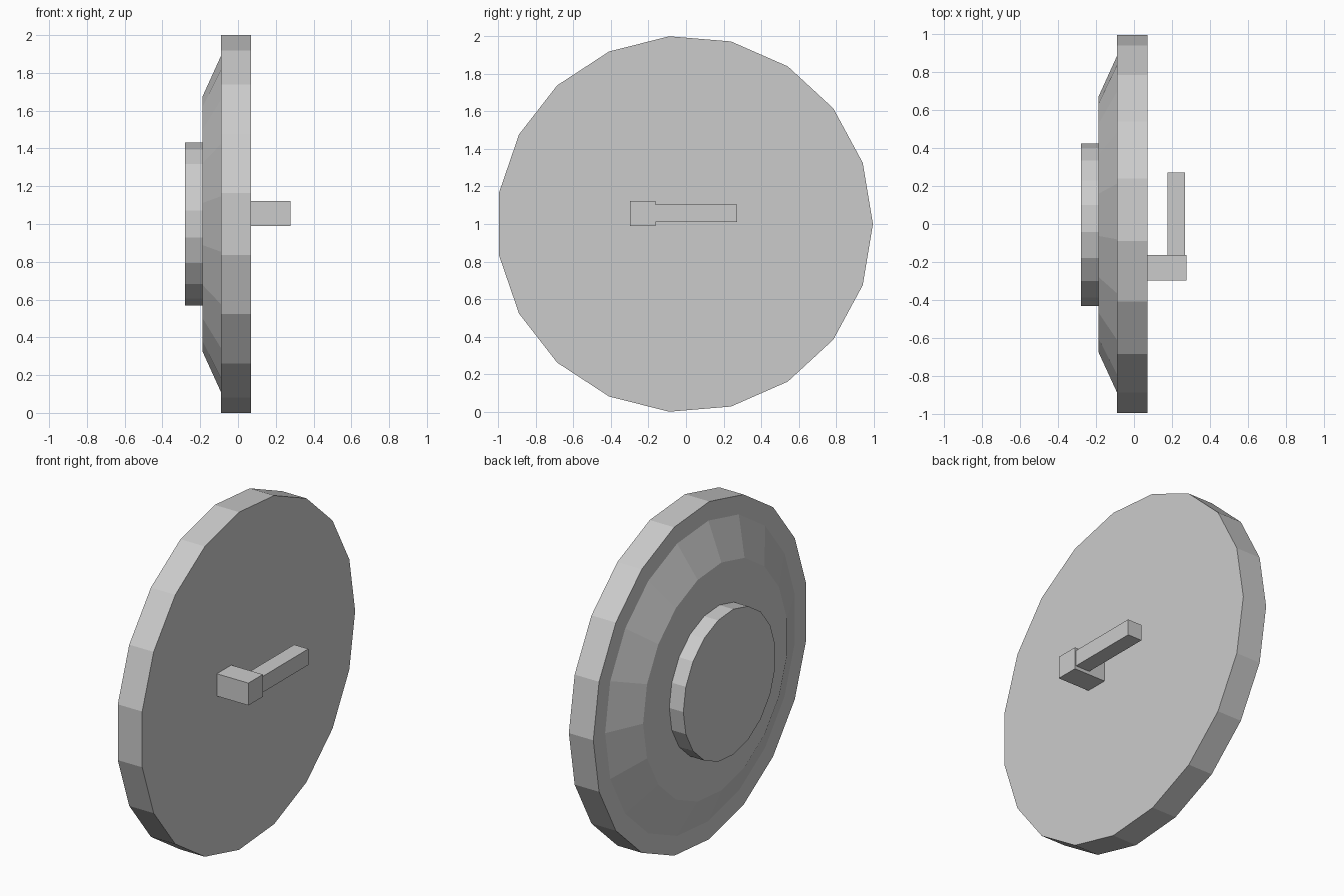
import bpy, bmesh, math

if "Cube" in bpy.data.objects:
    bpy.data.objects.remove(bpy.data.objects["Cube"])

SIDES = 19
CENTRE_Y, CENTRE_Z = -0.007, 1.0

metal = bpy.data.materials.new("plain grey")
metal.diffuse_color = (0.6, 0.6, 0.6, 1)
metal.use_nodes = True
metal.node_tree.nodes["Principled BSDF"].inputs["Base Color"].default_value = metal.diffuse_color


def finish(name, bm):
    bmesh.ops.recalc_face_normals(bm, faces=bm.faces)
    mesh = bpy.data.meshes.new(name)
    bm.to_mesh(mesh)
    bm.free()
    mesh.materials.append(metal)
    bpy.context.collection.objects.link(bpy.data.objects.new(name, mesh))


def disc(name, x0, r0, x1, r1):
    """Closed faceted drum along x, radius r0 at x0 and r1 at x1."""
    bm = bmesh.new()
    rings = []
    for x, r in ((x0, r0), (x1, r1)):
        angles = [2 * math.pi * i / SIDES for i in range(SIDES)]
        rings.append([bm.verts.new((x, CENTRE_Y + r * math.cos(a),
                                    CENTRE_Z + r * math.sin(a))) for a in angles])
        bm.faces.new(rings[-1])
    for i in range(SIDES):
        j = (i + 1) % SIDES
        bm.faces.new((rings[0][i], rings[0][j], rings[1][j], rings[1][i]))
    finish(name, bm)


def box(name, low, high):
    bm = bmesh.new()
    bmesh.ops.create_cube(bm, size=1)
    for v in bm.verts:
        v.co = [l if c < 0 else h for c, l, h in zip(v.co, low, high)]
    finish(name, bm)


# Round door: rim, tapered outer face and raised hub
disc("rim", 0.07, 1.0034, -0.09, 1.0034)
disc("tapered_face", -0.09, 0.893, -0.188, 0.677)
disc("hub", -0.188, 0.432, -0.28, 0.432)

# Handle: post on the flat side and a bar across it
box("handle_post", (0.07, -0.298, 0.99), (0.277, -0.163, 1.122))
box("handle_bar", (0.177, -0.163, 1.01), (0.27, 0.273, 1.105))
